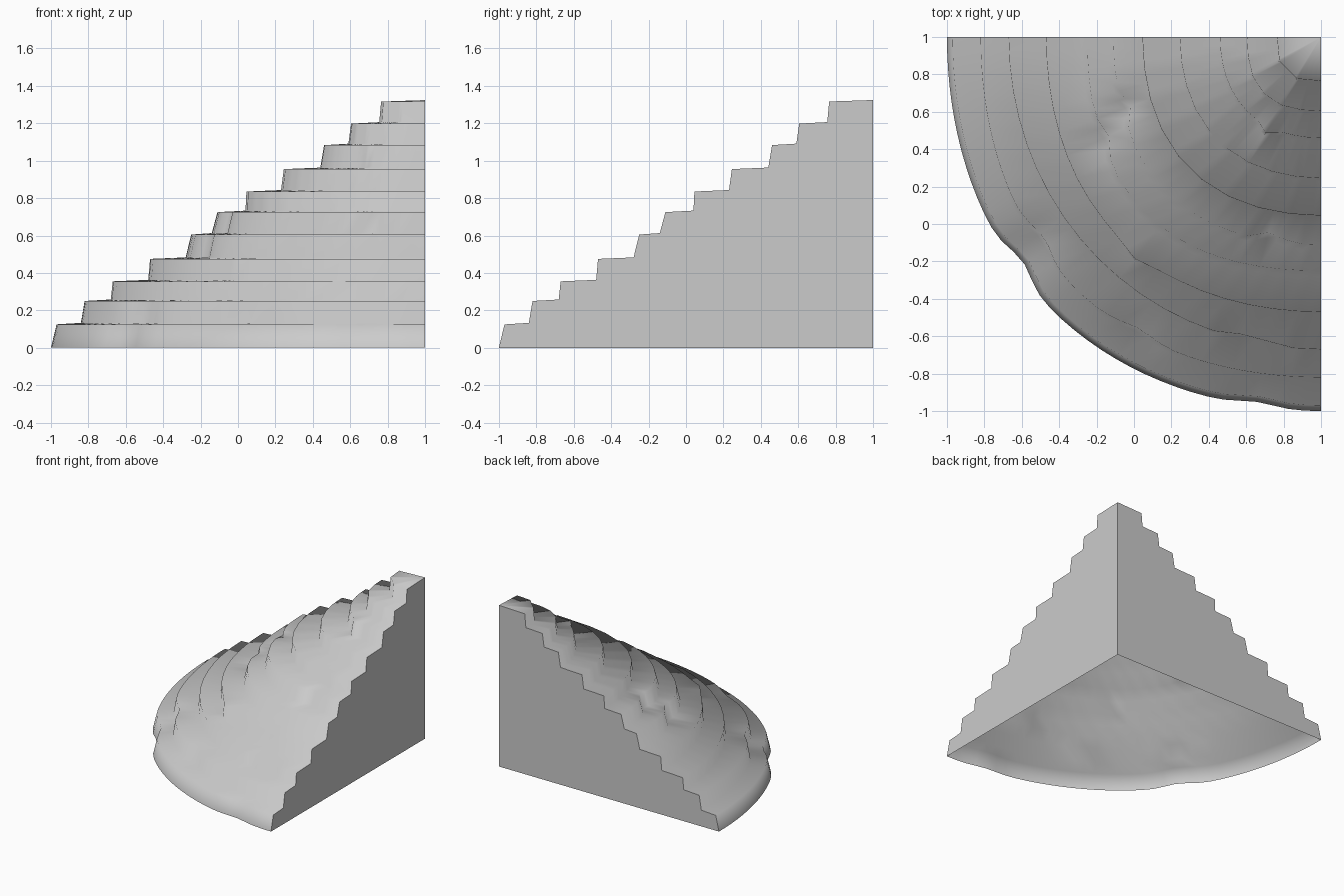
import bpy
import bmesh
from math import sin, cos, exp, radians

cube = bpy.data.objects.get("Cube")
if cube:
    bpy.data.objects.remove(cube)

stone = bpy.data.materials.new("grey stone")
stone.use_nodes = True
colour = (0.6, 0.6, 0.6, 1)
stone.diffuse_color = colour
stone.node_tree.nodes["Principled BSDF"].inputs["Base Color"].default_value = colour

COLUMNS = 36
# Each step: foot radius, lip radius, lip height, bulge, number of facets
steps = [
    (2.00, 1.97, 0.125, 0.05, 36),
    (1.84, 1.82, 0.25, 0.06, 36),
    (1.68, 1.67, 0.355, 0.01, 18),
    (1.48, 1.47, 0.475, 0.05, 18),
    (1.28, 1.25, 0.605, 0.08, 18),
    (1.14, 1.11, 0.725, 0.06, 18),
    (0.96, 0.955, 0.835, 0.04, 9),
    (0.77, 0.755, 0.955, 0.025, 9),
    (0.56, 0.54, 1.083, 0.02, 12),
    (0.41, 0.395, 1.198, 0.035, 6),
    (0.245, 0.235, 1.316, 0.03, 3),
]
# Worn spots: step index, angle in degrees, depth
dents = [(0, 37, -0.05), (0, 80, -0.025), (1, 36, -0.045), (1, 58, -0.03),
         (2, 77, -0.035), (3, 50, 0.03), (4, 25, -0.045), (5, 20, -0.05),
         (5, 76, -0.045), (8, 60, 0.035)]


def rim_point(index, radius, bulge, degrees):
    """Point on the rim of a step, measured round the back corner."""
    a = radians(degrees)
    r = radius + bulge * sin(2 * a) ** 2
    for step, angle, depth in dents:
        if step == index:
            r += depth * exp(-((degrees - angle) / 4) ** 2)
    return 1 - r * cos(a), 1 - r * sin(a)


def make_ring(bm, index, radius, bulge, facets, z):
    """Row of vertices lying on a faceted quarter circle."""
    ring = []
    span = COLUMNS // facets
    for i in range(COLUMNS + 1):
        k = min(i // span, facets - 1)
        t = i / span - k
        p = rim_point(index, radius, bulge, 90 * k / facets)
        q = rim_point(index, radius, bulge, 90 * (k + 1) / facets)
        x, y = (p[n] * (1 - t) + q[n] * t for n in range(2))
        ring.append(bm.verts.new((x, y, z)))
    return ring


def finish(bm, name, smooth):
    mesh = bpy.data.meshes.new(name)
    for face in bm.faces:
        face.smooth = smooth
    bm.to_mesh(mesh)
    bm.free()
    mesh.materials.append(stone)
    bpy.context.collection.objects.link(bpy.data.objects.new(name, mesh))


# Worn quarter-round steps, open underneath
bm = bmesh.new()
rings = []
foot_z = 0
for i, (foot, lip, top, bulge, facets) in enumerate(steps):
    rings.append(make_ring(bm, i, foot, bulge, facets, foot_z))
    rings.append(make_ring(bm, i, lip, bulge, facets, top))
    foot_z = top + 0.008
for low, high in zip(rings, rings[1:]):
    for i in range(COLUMNS):
        bm.faces.new((low[i], low[i + 1], high[i + 1], high[i]))
peak = bm.verts.new((1, 1, foot_z))
for a, b in zip(rings[-1], rings[-1][1:]):
    bm.faces.new((a, b, peak))
profiles = [[ring[end].co.copy() for ring in rings] for end in (0, -1)]
finish(bm, "steps", True)

# Flat walls closing the two cut sides
for name, profile in zip(("back_wall", "side_wall"), profiles):
    bm = bmesh.new()
    outline = profile + [(1, 1, foot_z), (1, 1, 0)]
    wall = bm.faces.new([bm.verts.new(p) for p in outline])
    wall.normal_update()
    if wall.normal.x + wall.normal.y < 0:
        wall.normal_flip()
    finish(bm, name, False)
